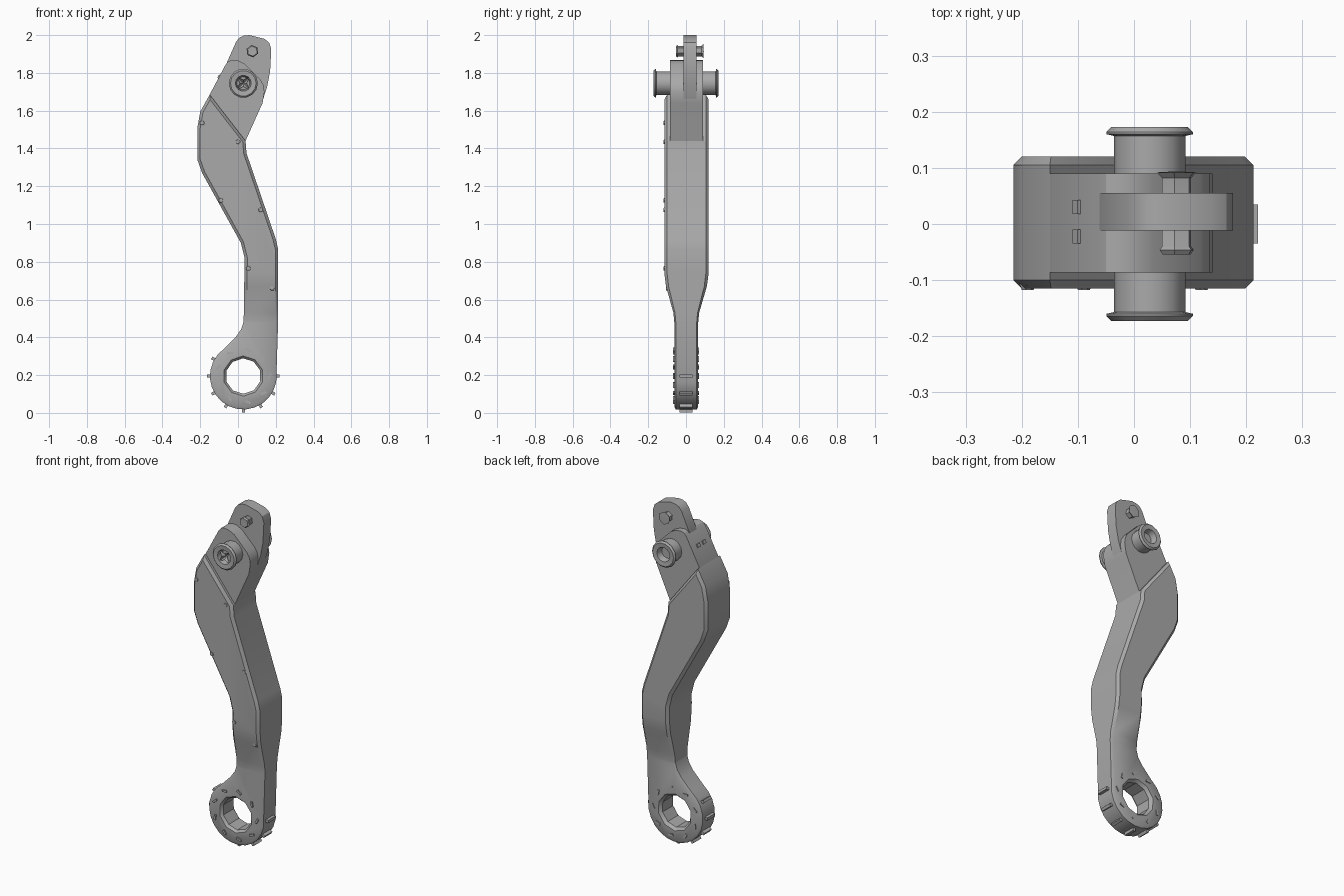
import bpy, bmesh, math
from mathutils import Vector, Matrix

cube = bpy.data.objects.get("Cube")
if cube:
    bpy.data.objects.remove(cube)

grey = bpy.data.materials.new("metal_grey")
grey.use_nodes = True
colour = (0.40, 0.40, 0.40, 1)
grey.diffuse_color = colour
grey.node_tree.nodes["Principled BSDF"].inputs["Base Color"].default_value = colour


def finish(name, bm, angle=30):
    bmesh.ops.recalc_face_normals(bm, faces=bm.faces)
    mesh = bpy.data.meshes.new(name)
    bm.to_mesh(mesh)
    bm.free()
    mesh.materials.append(grey)
    obj = bpy.data.objects.new(name, mesh)
    bpy.context.collection.objects.link(obj)
    smooth(obj, angle)
    return obj


def smooth(obj, angle=30):
    bpy.ops.object.select_all(action='DESELECT')
    obj.select_set(True)
    bpy.context.view_layer.objects.active = obj
    bpy.ops.object.shade_smooth_by_angle(angle=math.radians(angle))


def plate(outline, y0, y1, chamfer=0.0):
    """Side outline (x, z) pushed through the thickness, rims optionally chamfered."""
    bm = bmesh.new()
    face = bm.faces.new([bm.verts.new((x, y0, z)) for x, z in outline])
    out = bmesh.ops.extrude_face_region(bm, geom=[face], use_keep_orig=True)
    for v in out["geom"]:
        if isinstance(v, bmesh.types.BMVert):
            v.co.y = y1
    bmesh.ops.recalc_face_normals(bm, faces=bm.faces)
    if chamfer:
        rims = [e for e in bm.edges if abs(e.verts[0].co.y - e.verts[1].co.y) < 1e-5]
        bmesh.ops.bevel(bm, geom=rims, offset=chamfer, segments=1, affect='EDGES')
    return bm


def lathe(name, profile, cx, cz, sides, turn=0.0):
    """Profile of (radius, y) spun about a front-to-back axis."""
    bm = bmesh.new()
    verts = [bm.verts.new((r, y, 0)) for r, y in profile]
    edges = [bm.edges.new(p) for p in zip(verts, verts[1:])]
    bmesh.ops.spin(bm, geom=verts + edges, cent=(0, 0, 0), axis=(0, 1, 0),
                   angle=math.tau, steps=sides)
    bmesh.ops.remove_doubles(bm, verts=bm.verts, dist=1e-5)
    bm.transform(Matrix.Translation((cx, 0, cz)) @ Matrix.Rotation(turn, 4, 'Y'))
    return finish(name, bm, 40)


def box(bm, centre, size, turn=0.0):
    m = Matrix.Translation(centre) @ Matrix.Rotation(turn, 4, 'Y') @ Matrix.Diagonal((*size, 1))
    bmesh.ops.create_cube(bm, size=1, matrix=m)


# Curved arm with the lower eye
EX, EZ, ER = 0.028, 0.195, 0.177
eye = [(EX + ER * math.cos(math.radians(a)), EZ + ER * math.sin(math.radians(a)))
       for a in range(125, 361, 15)]
left_edge = [(-0.15, 1.685), (-0.2, 1.595), (-0.215, 1.51), (-0.215, 1.34), (-0.19, 1.27),
             (0.015, 0.9), (0.035, 0.82), (0.03, 0.485), (0.018, 0.445), (-0.01, 0.405)]
right_edge = [(0.213, 0.5), (0.213, 0.865), (0.2, 0.92), (0.045, 1.375), (0.04, 1.44)]
bm = plate(left_edge + eye + right_edge, -0.115, 0.12, 0.015)

# Thin the lower part of the arm
taper = [(0.48, 0.54), (0.53, 0.58), (0.67, 0.92), (0.74, 1.0)]
for z, _ in taper:
    bmesh.ops.bisect_plane(bm, geom=bm.verts[:] + bm.edges[:] + bm.faces[:],
                           plane_co=(0, 0, z), plane_no=(0, 0, 1))


def thickness(z):
    if z <= taper[0][0]:
        return taper[0][1]
    for (za, a), (zb, b) in zip(taper, taper[1:]):
        if z <= zb:
            return a + (b - a) * (z - za) / (zb - za)
    return 1.0


for v in bm.verts:
    v.co.y *= thickness(v.co.z)
arm = finish("arm", bm)

# Bore through the eye, flared at both mouths
cutter = lathe("bore_cutter", [(0, -0.1), (0.14, -0.1), (0.094, -0.048), (0.094, 0.048),
                               (0.14, 0.1), (0, 0.1)], EX, EZ, 10, 0.3)
cutter.hide_render = True
mod = arm.modifiers.new("bore", 'BOOLEAN')
mod.operation, mod.object, mod.solver = 'DIFFERENCE', cutter, 'EXACT'
bpy.context.view_layer.objects.active = arm
bpy.ops.object.modifier_apply(modifier=mod.name)
bpy.data.objects.remove(cutter)
smooth(arm)

# Upper lug and thinner end tab
lug = [(-0.15, 1.685), (-0.065, 1.845), (-0.05, 1.862), (-0.03, 1.868), (0.0, 1.865),
       (0.035, 1.848), (0.118, 1.765), (0.135, 1.735), (0.14, 1.7), (0.13, 1.64),
       (0.04, 1.44), (0.03, 1.36), (-0.12, 1.4), (-0.17, 1.6)]
finish("upper_lug", plate(lug, -0.086, 0.09))
tab = [(-0.07, 1.83), (-0.01, 1.965), (0.008, 1.987), (0.03, 1.997), (0.06, 2.0),
       (0.14, 1.98), (0.165, 1.96), (0.176, 1.925), (0.17, 1.81), (0.155, 1.73),
       (0.125, 1.635), (0.05, 1.47), (-0.05, 1.6)]
finish("end_tab", plate(tab, -0.012, 0.055))

# Main pin: flanged ends with a recessed socket on each
half = [(0, 0.135), (0.034, 0.135), (0.042, 0.17), (0.068, 0.173), (0.077, 0.164),
        (0.077, 0.16), (0.064, 0.157)]
lathe("main_pin", half + [(r, -y) for r, y in reversed(half)], 0.028, 1.745, 14)

# Four-pointed stud in the front socket
bm = bmesh.new()
star = [bm.verts.new((0.028 + r * math.cos(a), -0.165, 1.745 + r * math.sin(a)))
        for i in range(8)
        for r, a in [((0.048 if i % 2 else 0.018), i * math.pi / 4)]]
tip = bm.verts.new((0.028, -0.145, 1.745))
for a, b in zip(star, star[1:] + star[:1]):
    bm.faces.new((a, b, tip))
finish("socket_star", bm)

# Small pin through the tab
lathe("small_pin", [(0, -0.052), (0.027, -0.054), (0.033, -0.046), (0.028, -0.04),
                    (0.028, 0.082), (0.038, 0.092), (0, 0.094)], 0.076, 1.915, 6, 0.4)

# Rivets along the front face
rivets = [(-0.19, 1.535), (0, 1.435), (-0.09, 1.125), (0.12, 1.075), (0.055, 0.765),
          (0.18, 0.66)]
for i, (x, z) in enumerate(rivets):
    y = -0.115 * thickness(z)
    lathe(f"rivet_{i + 1}", [(0, y - 0.003), (0.011, y - 0.003), (0.017, y + 0.012),
                             (0, y + 0.012)], x, z, 7)

# Small studs on the sloping shoulder of the lug
bm = bmesh.new()
for y in (-0.022, 0.03):
    box(bm, (-0.1, y, 1.78), (0.012, 0.025, 0.02), math.radians(28))
finish("shoulder_studs", bm)

# Teeth around the rim of the eye and nubs on its faces
bm = bmesh.new()
for a in range(150, 361, 30):
    t = math.radians(a)
    out = Vector((math.cos(t), 0, math.sin(t)))
    box(bm, Vector((EX, 0, EZ)) + out * 0.178, (0.03, 0.07, 0.016), -t)
for a in range(0, 360, 40):
    t = math.radians(a)
    out = Vector((math.cos(t), 0, math.sin(t)))
    for side in (-1, 1):
        box(bm, Vector((EX, side * 0.06, EZ)) + out * 0.14, (0.012, 0.018, 0.03), -t + 0.5)
finish("eye_teeth", bm)
